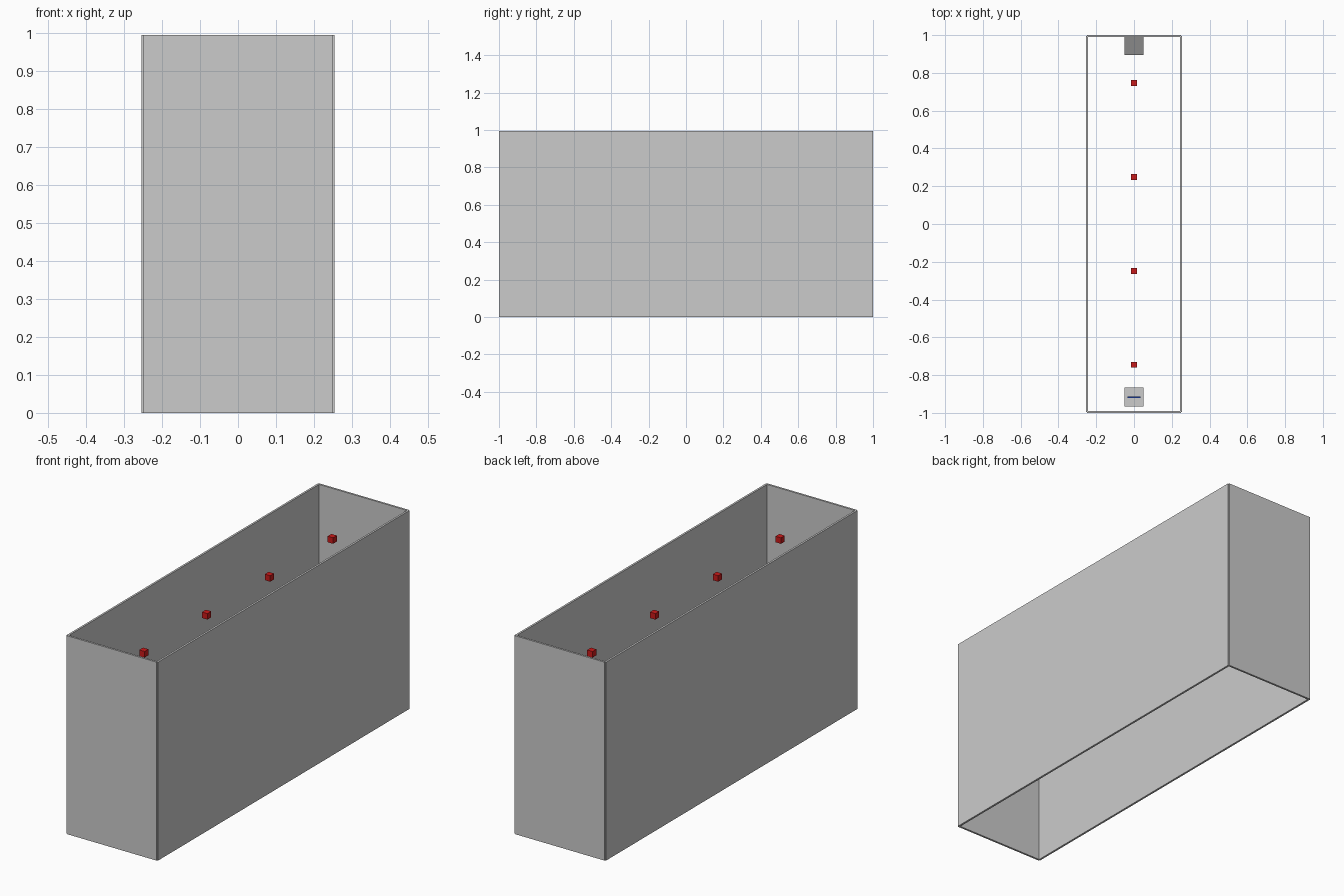
import bpy

if "Cube" in bpy.data.objects:
    bpy.data.objects.remove(bpy.data.objects["Cube"])


def material(name, rgb):
    mat = bpy.data.materials.new(name)
    mat.diffuse_color = (*rgb, 1.0)
    mat.use_nodes = True
    mat.node_tree.nodes["Principled BSDF"].inputs["Base Color"].default_value = mat.diffuse_color
    return mat


def box(name, center, size, mat=None):
    bpy.ops.mesh.primitive_cube_add(size=1, location=center)
    ob = bpy.context.object
    ob.name = name
    ob.scale = size
    bpy.ops.object.transform_apply(location=False, rotation=False, scale=True)
    if mat:
        ob.data.materials.append(mat)
    return ob


red = material("red", (0.6, 0.01, 0.01))
blue = material("blue", (0.02, 0.08, 0.6))
dark = material("dark_grey", (0.25, 0.25, 0.25))

HEIGHT = 0.995
THICK = 0.01

# Four thin walls, open at top and bottom
for side, s in (("left", -1), ("right", 1)):
    box(side + "_wall", (s * 0.2487, 0, HEIGHT / 2), (THICK, 1.99, HEIGHT))
for side, s in (("front", -1), ("back", 1)):
    box(side + "_wall", (0, s * 0.995, HEIGHT / 2), (0.4975, THICK, HEIGHT))

# Row of small red lamps near the top
for i in range(4):
    box(f"red_lamp_{i + 1}", (0, -0.746 + i * 0.4975, 0.88), (0.03, 0.03, 0.03), red)

# Blocks inside at each end, at mid height
box("back_block", (0, 0.945, 0.4975), (0.1, 0.1, 0.1), dark)
box("front_block", (0, -0.915, 0.4975), (0.1, 0.1, 0.1))

# Thin upright panel on the front block
box("blue_panel", (0, -0.917, 0.575), (0.07, 0.006, 0.07), blue)
